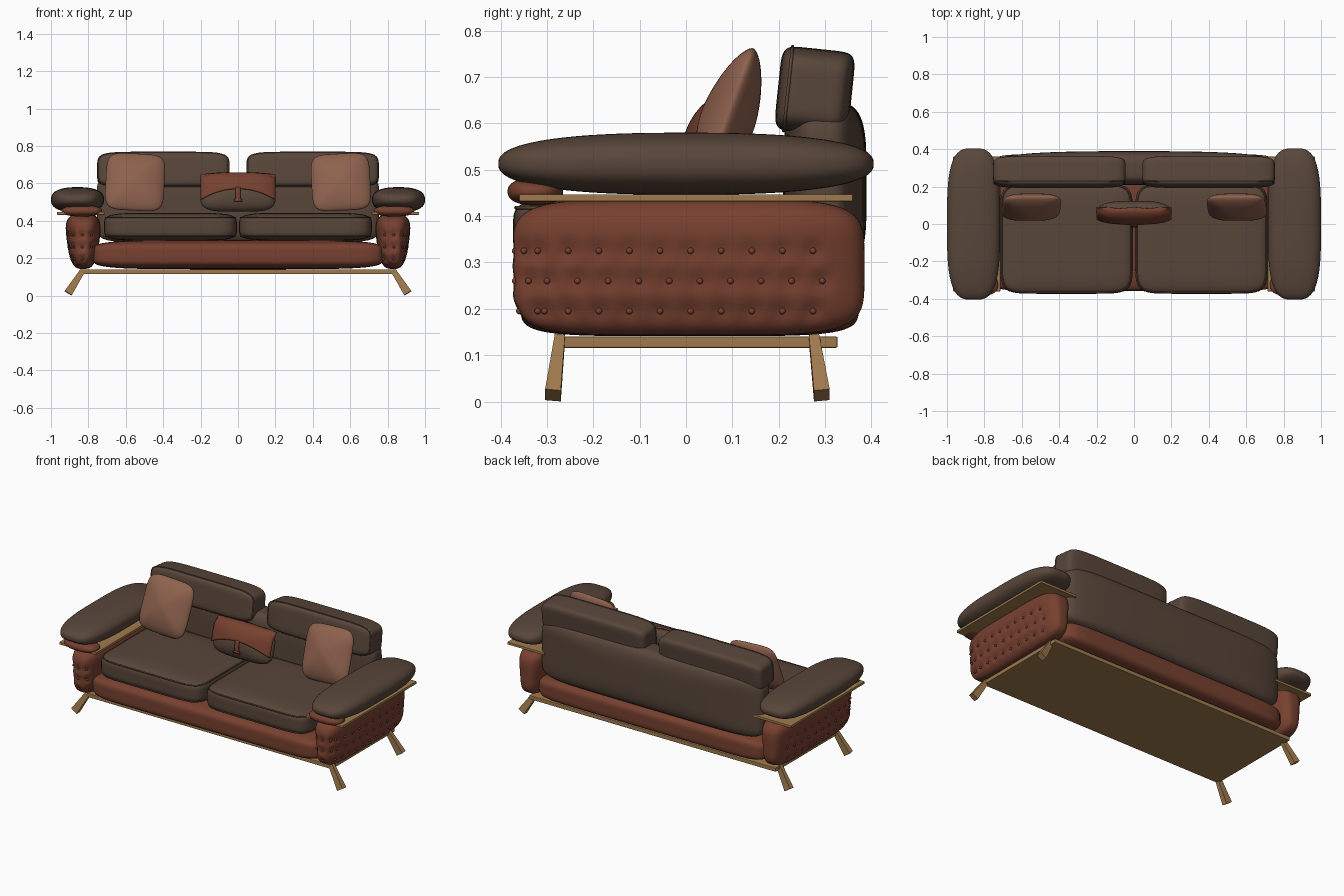
import bpy, bmesh, math
from mathutils import Vector, Matrix, Euler
from mathutils.bvhtree import BVHTree

if "Cube" in bpy.data.objects:
    bpy.data.objects.remove(bpy.data.objects["Cube"])


def material(name, rgb):
    m = bpy.data.materials.new(name)
    m.diffuse_color = (*rgb, 1)
    m.use_nodes = True
    m.node_tree.nodes["Principled BSDF"].inputs["Base Color"].default_value = m.diffuse_color
    return m


DARK = material("dark brown leather", (0.098, 0.061, 0.042))
RED = material("red brown leather", (0.185, 0.052, 0.029))
TAN = material("tan leather", (0.27, 0.12, 0.075))
WOOD = material("wood", (0.35, 0.195, 0.075))


def finish(name, bm, mat, smooth=True, matrix=None):
    bmesh.ops.recalc_face_normals(bm, faces=bm.faces)
    me = bpy.data.meshes.new(name)
    bm.to_mesh(me)
    bm.free()
    me.materials.append(mat)
    for f in me.polygons:
        f.use_smooth = smooth
    ob = bpy.data.objects.new(name, me)
    bpy.context.collection.objects.link(ob)
    if matrix:
        ob.matrix_world = matrix
    return ob


def place(center, rot=(0, 0, 0)):
    return Matrix.Translation(center) @ Euler([math.radians(a) for a in rot]).to_matrix().to_4x4()


def soft(name, center, half, mat, p=6, q=4, axis=2, rot=(0, 0, 0), cuts=22, deform=None):
    """Superellipsoid cushion: p rounds the outline, q rounds along the axis."""
    bm = bmesh.new()
    bmesh.ops.create_cube(bm, size=2)
    bmesh.ops.subdivide_edges(bm, edges=bm.edges[:], cuts=cuts, use_grid_fill=True)
    a, b = [i for i in range(3) if i != axis]
    for v in bm.verts:
        c = v.co
        f = (abs(c[a]) ** p + abs(c[b]) ** p) ** (q / p) + abs(c[axis]) ** q
        c = c * f ** (-1 / q)
        if deform:
            c = deform(c)
        v.co = Vector((c[0] * half[0], c[1] * half[1], c[2] * half[2]))
    return finish(name, bm, mat, True, place(center, rot))


def box(name, lo, hi, mat, bevel=0.003):
    bm = bmesh.new()
    bmesh.ops.create_cube(bm, size=1)
    for v in bm.verts:
        v.co = [l + (h - l) * (c + 0.5) for l, h, c in zip(lo, hi, v.co)]
    bmesh.ops.bevel(bm, geom=bm.edges[:], offset=bevel, segments=2, affect='EDGES', profile=0.5)
    return finish(name, bm, mat, False)


def piping(name, center, ha, hb, off, axis, p, mat, rot=(0, 0, 0), r=0.004):
    """Thin welt following a superellipse outline."""
    n, m = 96, 6
    bm = bmesh.new()
    pts = []
    for i in range(n):
        t = 2 * math.pi * i / n
        ca, sa = math.cos(t), math.sin(t)
        s = (abs(ca) ** p + abs(sa) ** p) ** (-1 / p)
        pts.append(Vector((ca * s * ha, sa * s * hb, off)))
    rings = []
    for i, c in enumerate(pts):
        tan = (pts[(i + 1) % n] - pts[i - 1]).normalized()
        side = tan.cross(Vector((0, 0, 1)))
        ring = []
        for j in range(m):
            w = 2 * math.pi * j / m
            k = c + side * r * math.cos(w) + Vector((0, 0, r * math.sin(w)))
            ring.append(bm.verts.new(k if axis == 2 else (k.x, k.z, k.y)))
        rings.append(ring)
    for i in range(n):
        A, B = rings[i], rings[(i + 1) % n]
        for j in range(m):
            bm.faces.new((A[j], A[(j + 1) % m], B[(j + 1) % m], B[j]))
    return finish(name, bm, mat, True, place(center, rot))


# Wooden platform, upholstered base and back
box("platform", (-0.84, -0.285, 0.116), (0.84, 0.327, 0.14), WOOD)
soft("base", (0, 0.008, 0.219), (0.78, 0.365, 0.078), RED, p=14, q=5)


def bow(c):
    c = c.copy()
    c.y += 0.10 * (1 - c.x * c.x) * (c.y > 0) * c.y
    return c


soft("backrest", (0, 0.295, 0.465), (0.755, 0.086, 0.182), DARK, p=9, q=4, axis=1, deform=bow, cuts=28)


def taper(c):
    c = c.copy()
    c.x *= 0.82 + 0.18 * c.z
    return c


for s, side in ((1, "right"), (-1, "left")):
    # Splayed legs
    for fy, fb, ty, by in ((-1, "front", -0.272, -0.287), (1, "rear", 0.276, 0.293)):
        top, bot = Vector((s * 0.828, ty, 0.138)), Vector((s * 0.908, by, 0.0135))
        d = (bot - top).normalized()
        v = Vector((0, 1, 0))
        v = (v - d * v.dot(d)).normalized()
        u = d.cross(v)
        bm = bmesh.new()
        ends = []
        for c, hu, hv in ((top, 0.014, 0.011), (bot, 0.022, 0.017)):
            ends.append([bm.verts.new(c + u * hu * i + v * hv * j)
                         for i, j in ((-1, -1), (1, -1), (1, 1), (-1, 1))])
        A, B = ends
        bm.faces.new(A)
        bm.faces.new(B)
        for i in range(4):
            bm.faces.new((A[i], A[(i + 1) % 4], B[(i + 1) % 4], B[i]))
        finish(f"{side}_{fb}_leg", bm, WOOD, False)

    # Tufted arm body
    cx = s * 0.828
    arm = soft(f"{side}_arm", (cx, 0.005, 0.29), (0.106, 0.38, 0.147), RED,
               p=5, q=3.2, axis=0, cuts=44, deform=taper)
    mesh = arm.data
    tree = BVHTree.FromPolygons([v.co.copy() for v in mesh.vertices], [f.vertices[:] for f in mesh.polygons])
    spots = []
    for row, z in enumerate((0.325, 0.26, 0.195)):
        shift = 0.02 if row == 1 else 0
        rays = [((s, -0.325 + shift + 0.066 * i, z - 0.29), (-s, 0, 0)) for i in range(10)]
        rays += [((s * x, -1, z - 0.29), (0, 1, 0)) for x in (-0.045, 0.005, 0.055)]
        for o, d in rays:
            hit = tree.ray_cast(Vector(o), Vector(d))[0]
            if hit:
                spots.append(hit)
    normals = [v.normal.copy() for v in mesh.vertices]
    for v, nrm in zip(mesh.vertices, normals):
        dent = max(math.exp(-(v.co - h).length_squared / 0.0005) for h in spots)
        v.co -= nrm * 0.008 * dent
    bm = bmesh.new()
    for h in spots:
        inward = Vector((-s, 0, 0)) if abs(h.y) < 0.36 else Vector((0, 1, 0))
        bmesh.ops.create_icosphere(bm, subdivisions=2, radius=0.007,
                                   matrix=Matrix.Translation(h + inward * 0.006))
    finish(f"{side}_arm_buttons", bm, RED, True, place((cx, 0.005, 0.29)))

    # Arm shelf, front roll and top pad
    xs = sorted((s * 0.715, s * 0.967))
    box(f"{side}_arm_shelf", (xs[0], -0.36, 0.432), (xs[1], 0.36, 0.447), WOOD, 0.002)
    soft(f"{side}_arm_roll", (s * 0.835, -0.325, 0.453), (0.108, 0.06, 0.03), RED, p=2.6, q=2.3, cuts=12)
    soft(f"{side}_arm_pad", (s * 0.858, 0, 0.513), (0.142, 0.405, 0.067), DARK, p=3.3, q=2.5)

    # Seat cushion with piping
    soft(f"{side}_seat_cushion", (s * 0.361, -0.078, 0.368), (0.355, 0.295, 0.075), DARK, p=8, q=5)
    for z in (0.05, -0.05):
        piping(f"{side}_seat_piping", (s * 0.361, -0.078, 0.368), 0.346, 0.289, z, 2, 8, DARK)

    # Head cushion with piping
    hc, hr = (s * 0.399, 0.278, 0.669), (-6, 0, 0)
    soft(f"{side}_head_cushion", hc, (0.354, 0.08, 0.092), DARK, p=6, q=7, axis=1, rot=hr)
    piping(f"{side}_head_piping", hc, 0.349, 0.091, -0.058, 1, 6, DARK, rot=hr)

    # Square scatter pillow
    soft(f"{side}_pillow", (s * 0.55, 0.09, 0.607), (0.158, 0.06, 0.162), TAN,
         p=5, q=1.6, axis=1, rot=(-20, s * -3, 0))

# Lumbar pillow
lc, lr = (0, 0.06, 0.548), (-16, 0, 0)
soft("lumbar_pillow", lc, (0.202, 0.06, 0.102), DARK, p=4, q=2, axis=1, rot=lr)


def front(x, z):
    r = min(1, ((abs(x) / 0.212) ** 4 + (abs(z) / 0.112) ** 4) ** 0.25)
    return -0.066 * math.sqrt(1 - r * r)


def sheet(name, x_half, low, high, nx, nz):
    """Thin leather patch lying on the front of the lumbar pillow."""
    bm = bmesh.new()
    g = []
    for i in range(nx + 1):
        x = x_half * (2 * i / nx - 1)
        zs = [low(x) + (high(x) - low(x)) * j / nz for j in range(nz + 1)]
        g.append([bm.verts.new((x, front(x, z) - (0.004 if nx < 6 else 0), z)) for z in zs])
    for i in range(nx):
        for j in range(nz):
            bm.faces.new((g[i][j], g[i + 1][j], g[i + 1][j + 1], g[i][j + 1]))
    ob = finish(name, bm, RED, True, place(lc, lr))
    mod = ob.modifiers.new("thickness", 'SOLIDIFY')
    mod.thickness = 0.006
    mod.offset = 0


sheet("lumbar_flap", 0.2, lambda x: 0.005 - 0.05 * (x / 0.2) ** 2,
      lambda x: 0.112 - 0.008 * (x / 0.2) ** 2, 32, 14)
sheet("flap_tab", 0.013, lambda x: -0.062, lambda x: 0.012, 2, 6)
sheet("flap_tab_end", 0.022, lambda x: -0.064, lambda x: -0.05, 2, 2)
